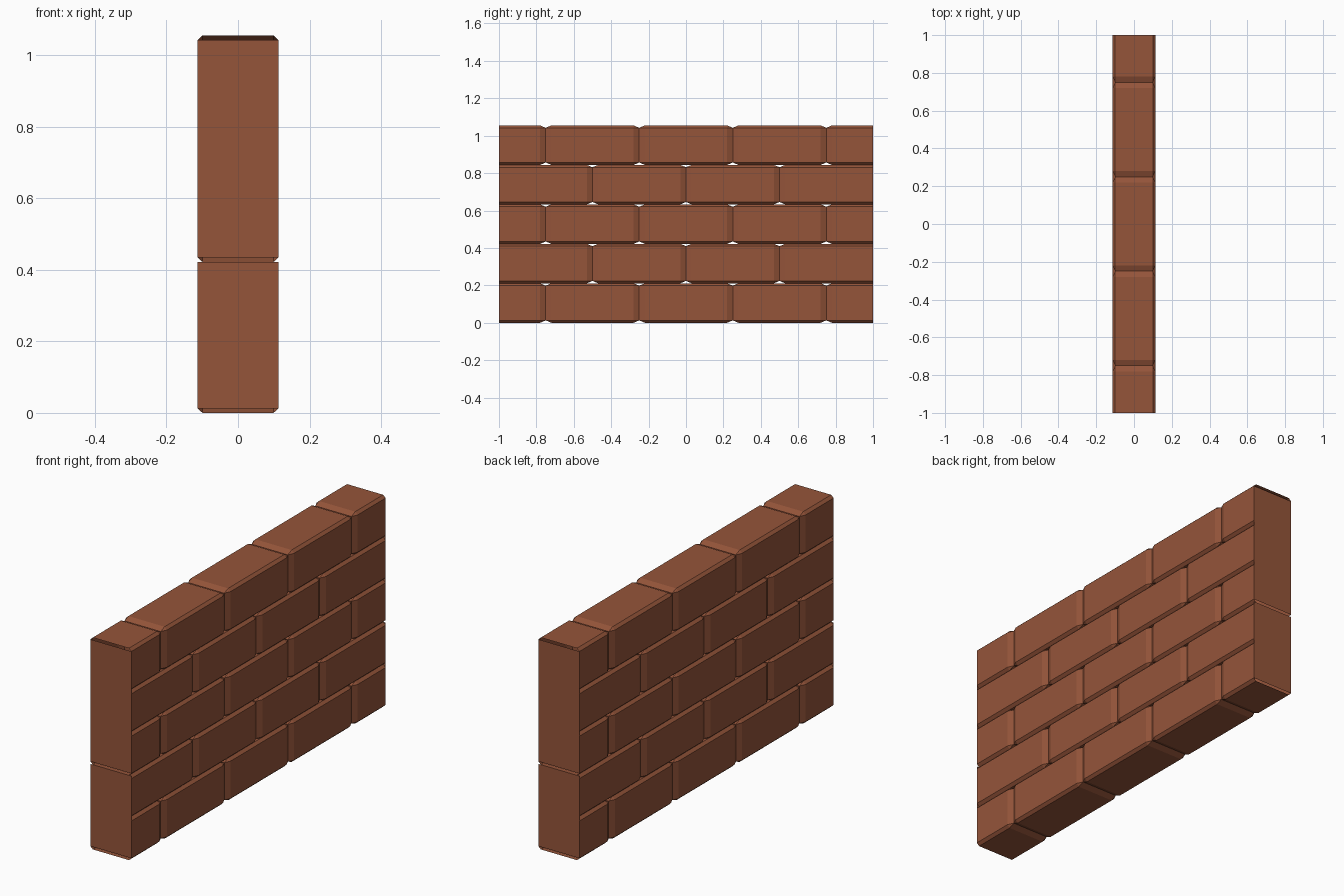
import bpy, bmesh
from itertools import product
from mathutils import Vector

if "Cube" in bpy.data.objects:
    bpy.data.objects.remove(bpy.data.objects["Cube"])

HALF_W, ROW_H, BRICK = 0.113, 0.211, 0.5
BEVEL = Vector((0.0136, 0.03, 0.0127))

mat = bpy.data.materials.new("brick_red")
mat.diffuse_color = (0.30, 0.09, 0.042, 1)
mat.use_nodes = True
mat.node_tree.nodes["Principled BSDF"].inputs["Base Color"].default_value = mat.diffuse_color


def finish(bm, name):
    bmesh.ops.recalc_face_normals(bm, faces=bm.faces[:])
    me = bpy.data.meshes.new(name)
    bm.to_mesh(me)
    bm.free()
    me.materials.append(mat)
    ob = bpy.data.objects.new(name, me)
    bpy.context.collection.objects.link(ob)


def brick(bm, y0, y1, z0):
    """Chamfered block: one 3-vertex corner per octant, hulled."""
    half = Vector((HALF_W, (y1 - y0) / 2, ROW_H / 2))
    mid = Vector((0, (y0 + y1) / 2, z0 + ROW_H / 2))
    verts = []
    for s in product((-1, 1), repeat=3):
        for axis in range(3):
            p = half - BEVEL
            p[axis] = half[axis]
            verts.append(bm.verts.new(mid + Vector([a * b for a, b in zip(s, p)])))
    bmesh.ops.convex_hull(bm, input=verts)


# Courses of bricks in running bond, trimmed flat at both ends
for row in range(5):
    bm = bmesh.new()
    joints = [-0.75, -0.25, 0.25, 0.75] if row % 2 == 0 else [-0.5, 0, 0.5]
    edges = [-1.2] + joints + [1.2]
    for y0, y1 in zip(edges, edges[1:]):
        brick(bm, y0, y1, row * ROW_H)
    bmesh.ops.dissolve_limit(bm, angle_limit=0.01, verts=bm.verts[:], edges=bm.edges[:])
    for s in (-1, 1):
        bmesh.ops.bisect_plane(bm, geom=bm.verts[:] + bm.edges[:] + bm.faces[:],
                               plane_co=(0, s, 0), plane_no=(0, s, 0), clear_outer=True)
    finish(bm, f"brick_course_{row + 1}")

# Flat end faces, split by the groove under the third course
for s, end in ((-1, "front"), (1, "back")):
    for z0, z1, part in ((BEVEL.z, 2 * ROW_H, "lower"),
                         (2 * ROW_H + BEVEL.z, 5 * ROW_H - BEVEL.z, "upper")):
        bm = bmesh.new()
        pts = [(-HALF_W, z0), (HALF_W, z0), (HALF_W, z1), (-HALF_W, z1)]
        if s > 0:
            pts.reverse()
        bm.faces.new([bm.verts.new((x, s, z)) for x, z in pts])
        me_name = f"{end}_end_{part}"
        me = bpy.data.meshes.new(me_name)
        bm.to_mesh(me)
        bm.free()
        me.materials.append(mat)
        bpy.context.collection.objects.link(bpy.data.objects.new(me_name, me))
